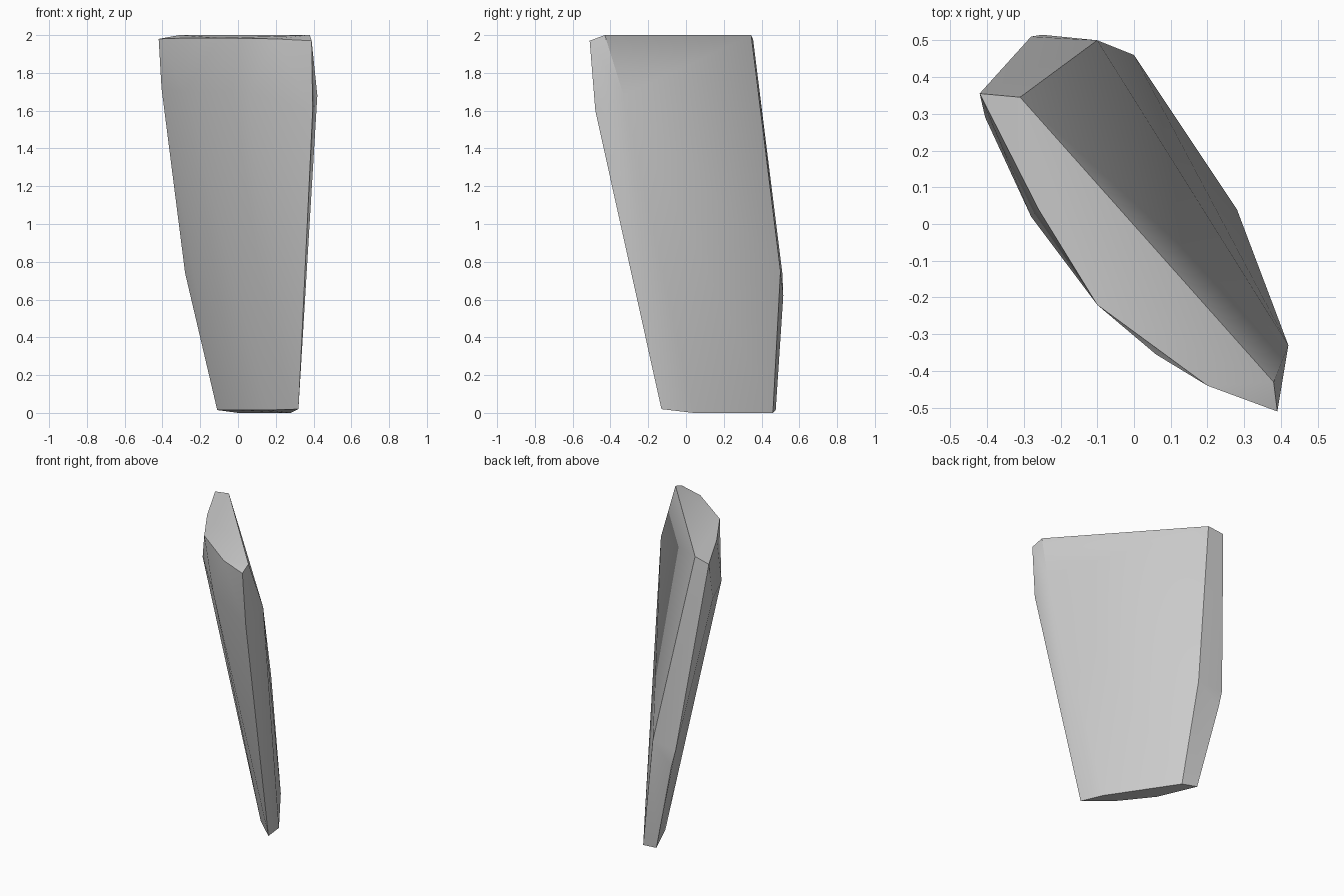
import bpy
import bmesh
from math import radians

# Remove the default object only
default_cube = bpy.data.objects.get("Cube")
if default_cube:
    bpy.data.objects.remove(default_cube, do_unlink=True)


def make_material(name, value):
    material = bpy.data.materials.new(name)
    material.use_nodes = True
    colour = (value, value, value, 1)
    material.diffuse_color = colour
    shader = next(node for node in material.node_tree.nodes if node.type == 'BSDF_PRINCIPLED')
    shader.inputs["Base Color"].default_value = colour
    return material


def convex_block(name, corners, material):
    """Wrap a tight faceted skin around the corner points."""
    bm = bmesh.new()
    for corner in corners:
        bm.verts.new(corner)
    hull = bmesh.ops.convex_hull(bm, input=bm.verts)
    loose = {item for item in hull["geom_interior"] + hull["geom_unused"]
             if isinstance(item, bmesh.types.BMVert)}
    bmesh.ops.delete(bm, geom=list(loose), context='VERTS')
    bmesh.ops.dissolve_limit(bm, angle_limit=radians(1), verts=bm.verts, edges=bm.edges)
    bmesh.ops.recalc_face_normals(bm, faces=bm.faces)
    mesh = bpy.data.meshes.new(name)
    bm.to_mesh(mesh)
    bm.free()
    mesh.materials.append(material)
    block = bpy.data.objects.new(name, mesh)
    bpy.context.collection.objects.link(block)
    return block


# Top rim: straight back edge, bowed front edge
top_rim = [(-.31, .345, 2), (.38, -.43, 2), (.39, -.51, 1.97), (.2, -.44, 1.98),
           (-.1, -.22, 1.985), (-.26, .04, 1.985), (-.42, .355, 1.98)]

# Shoulder: slight bulge below the rim
shoulder = [(.42, -.33, 1.68), (.395, -.48, 1.6), (.06, -.355, 1.7),
            (-.28, .02, 1.7), (-.405, .29, 1.72)]

# Hip: outward corner on the far edge
hip = [(-.1, .5, .75), (-.25, .515, .62), (-.28, .51, .74)]

# Foot: narrower, bowed the same way
foot = [(0, .46, 0), (.28, .04, 0), (.32, -.13, .02), (.15, .03, .015),
        (0, .22, .015), (-.11, .475, .015)]

grey = make_material("plain grey", .6)
panel = convex_block("tapered_panel", top_rim + shoulder + hip + foot, grey)

# Soften the bowed face, keep the rims sharp
bpy.ops.object.select_all(action='DESELECT')
panel.select_set(True)
bpy.context.view_layer.objects.active = panel
bpy.ops.object.shade_smooth_by_angle(angle=radians(30))
